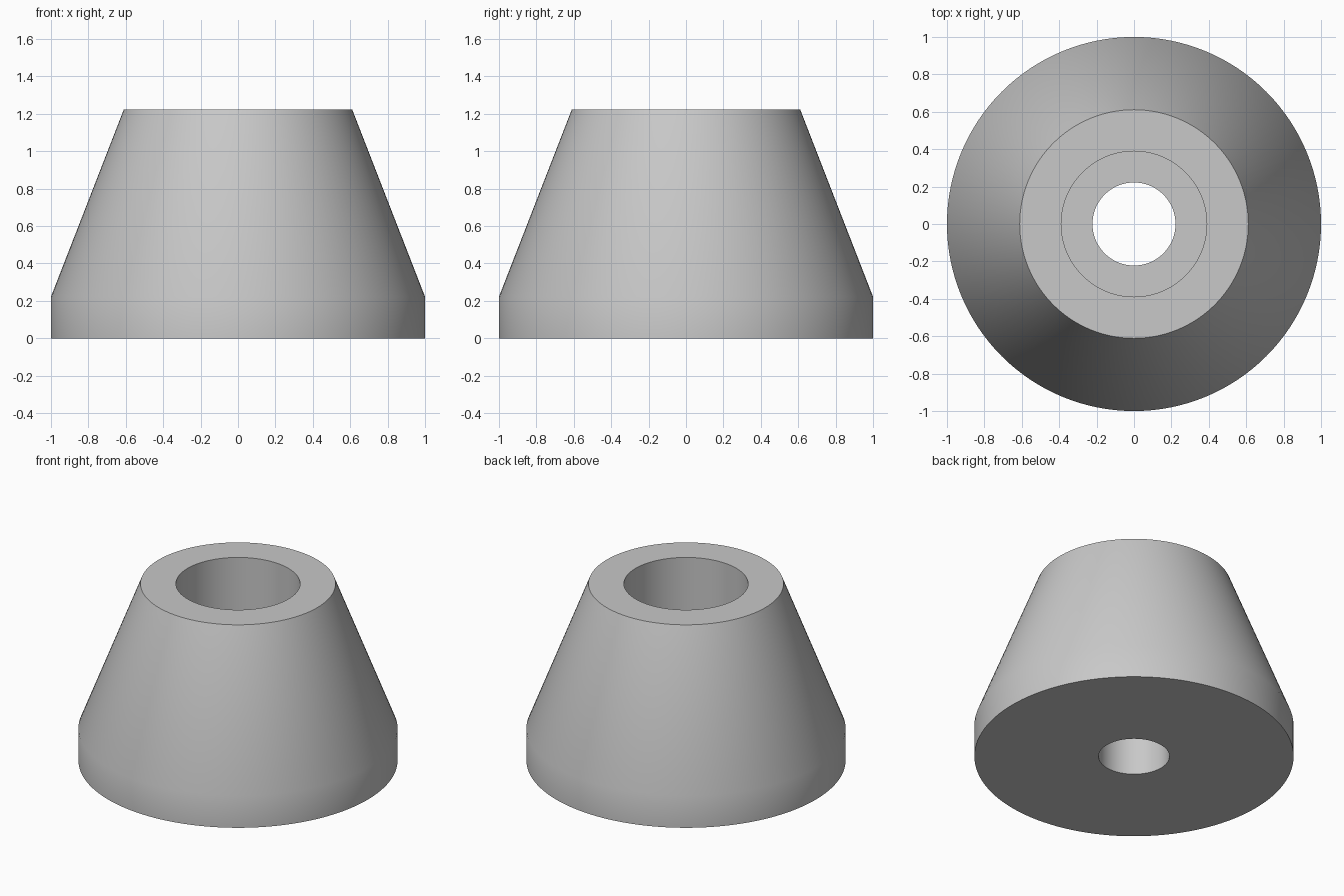
import bpy, bmesh, math
from mathutils import Matrix, Vector

cube = bpy.data.objects.get("Cube")
if cube:
    bpy.data.objects.remove(cube, do_unlink=True)

# Light grey material
grey = bpy.data.materials.new("light_grey")
grey.use_nodes = True
colour = (0.58, 0.58, 0.58, 1)
grey.diffuse_color = colour
grey.node_tree.nodes["Principled BSDF"].inputs["Base Color"].default_value = colour

# Key dimensions
BASE_R, TOP_R, RECESS_R, HOLE_R = 1.0, 0.611, 0.389, 0.222
HEIGHT, RIM_Z, LEDGE_Z = 1.222, 0.222, 0.444

# Closed section (radius, height): base, rim, cone, recess, ledge, hole
section = [
    (HOLE_R, 0), (BASE_R, 0), (BASE_R, RIM_Z), (TOP_R, HEIGHT),
    (RECESS_R, HEIGHT), (RECESS_R, LEDGE_Z), (HOLE_R, LEDGE_Z),
]

# Turn the section around the vertical axis
bm = bmesh.new()
verts = [bm.verts.new((r, 0, z)) for r, z in section]
edges = [bm.edges.new((v, verts[(i + 1) % len(verts)])) for i, v in enumerate(verts)]
bmesh.ops.spin(bm, geom=verts + edges, cent=(0, 0, 0), axis=(0, 0, 1),
               angle=math.tau, steps=128, use_merge=True)
bmesh.ops.remove_doubles(bm, verts=bm.verts, dist=0.0005)
bmesh.ops.recalc_face_normals(bm, faces=bm.faces)

mesh = bpy.data.meshes.new("tapered_foot")
bm.to_mesh(mesh)
bm.free()
mesh.materials.append(grey)
foot = bpy.data.objects.new("tapered_foot", mesh)
bpy.context.collection.objects.link(foot)

# Smooth round walls, crisp rims
bpy.ops.object.select_all(action="DESELECT")
foot.select_set(True)
bpy.context.view_layer.objects.active = foot
bpy.ops.object.shade_smooth_by_angle(angle=math.radians(30))
